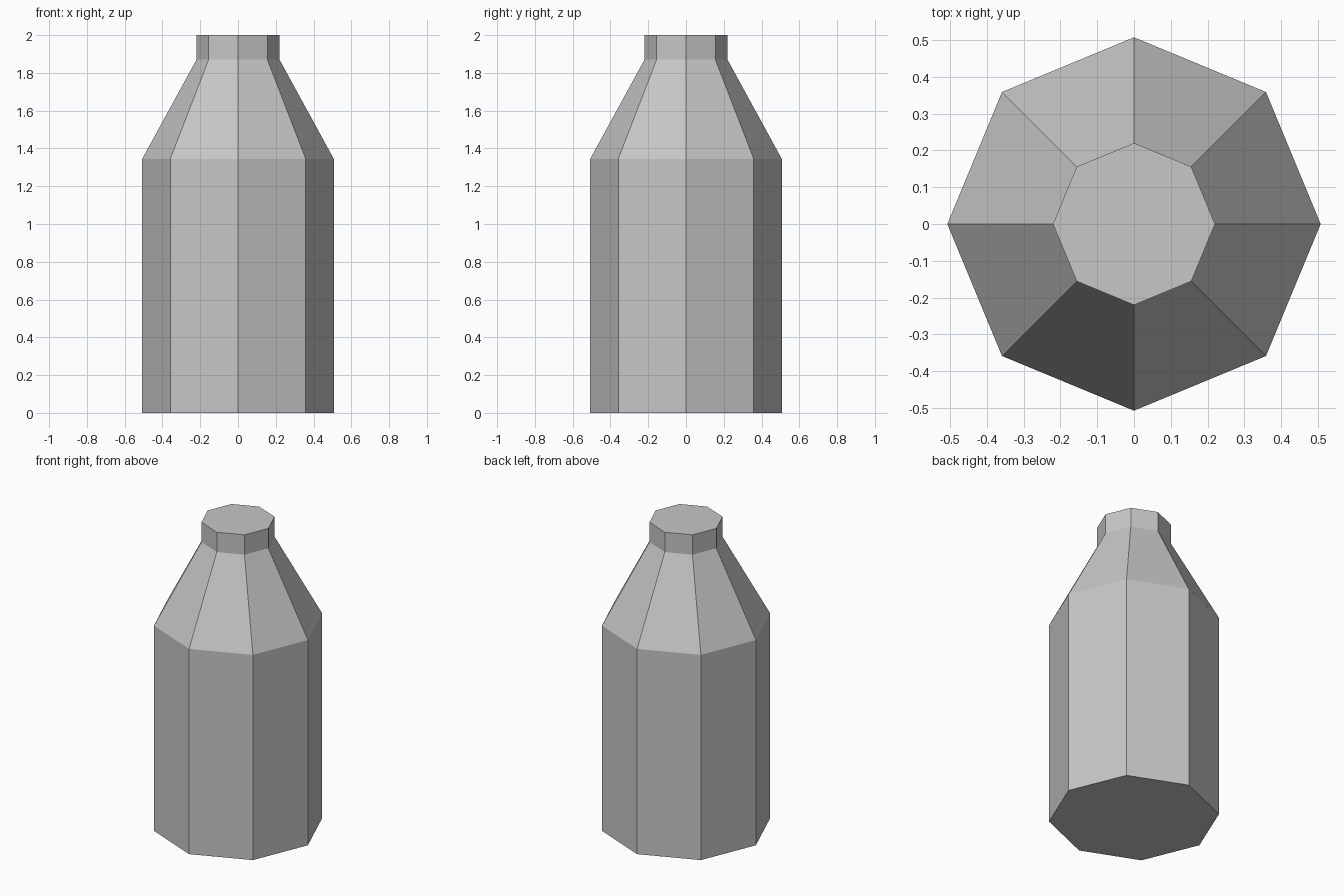
import bpy
import bmesh
from math import cos, sin, tau

cube = bpy.data.objects.get("Cube")
if cube:
    bpy.data.objects.remove(cube, do_unlink=True)

# One plain grey for the whole bottle
grey = bpy.data.materials.new("light_grey")
grey.use_nodes = True
colour = (0.57, 0.57, 0.57, 1)
grey.diffuse_color = colour
grey.node_tree.nodes["Principled BSDF"].inputs["Base Color"].default_value = colour

SIDES = 8
# Radius and height at base, shoulder, neck and top
PROFILE = [(0.507, 0), (0.507, 1.345), (0.22, 1.87), (0.22, 2)]

bm = bmesh.new()
rings = [[bm.verts.new((r * cos(tau * i / SIDES), r * sin(tau * i / SIDES), z))
          for i in range(SIDES)] for r, z in PROFILE]

# Body, shoulder and neck walls
for low, high in zip(rings, rings[1:]):
    for i in range(SIDES):
        j = (i + 1) % SIDES
        bm.faces.new((low[i], low[j], high[j], high[i]))

# Closed base and top
bm.faces.new(rings[0][::-1])
bm.faces.new(rings[-1])

mesh = bpy.data.meshes.new("bottle")
bm.to_mesh(mesh)
bm.free()
mesh.materials.append(grey)
bottle = bpy.data.objects.new("bottle", mesh)
bpy.context.collection.objects.link(bottle)
